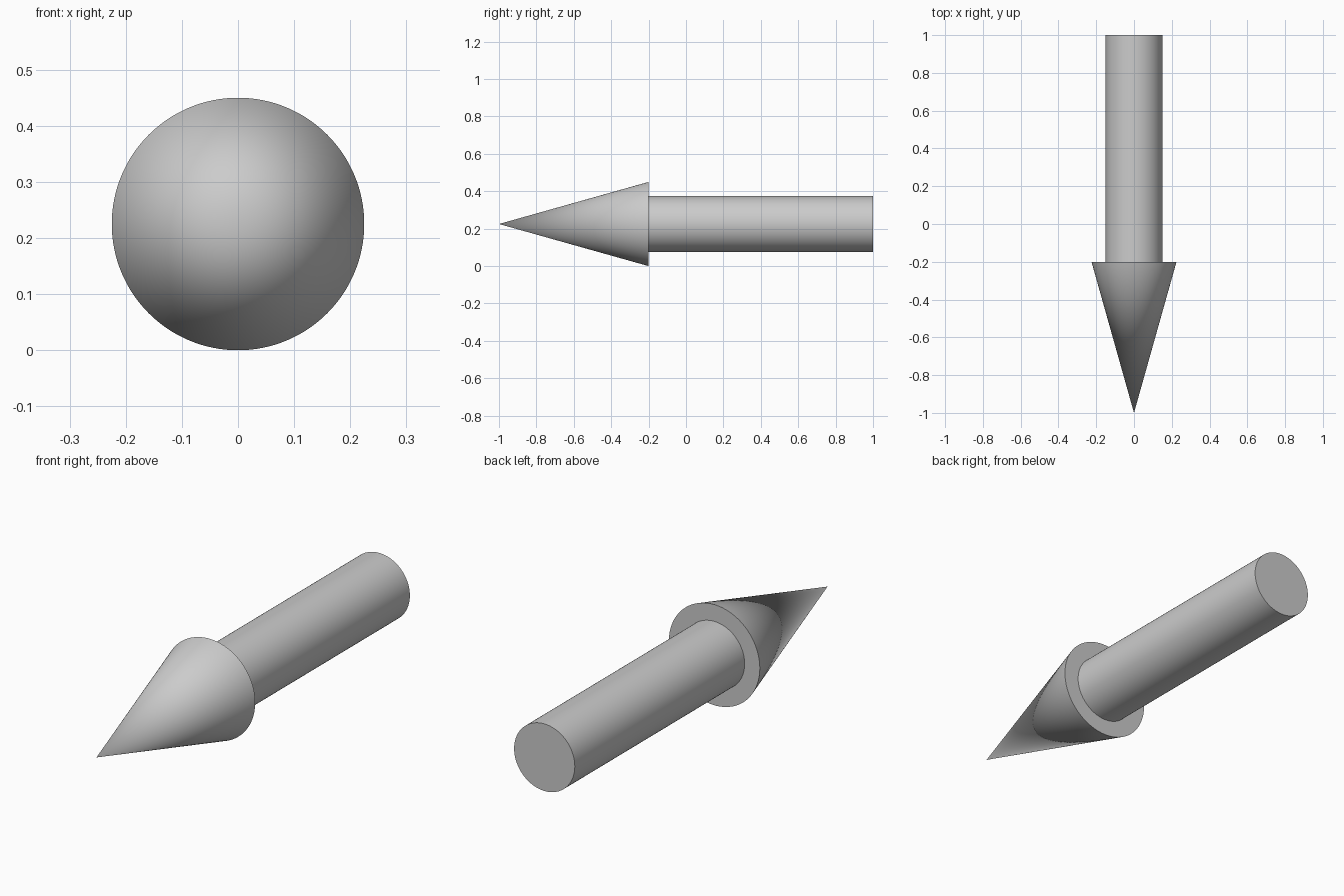
import bpy
import math

if "Cube" in bpy.data.objects:
    bpy.data.objects.remove(bpy.data.objects["Cube"])

AXIS_Z = 0.225   # height of the arrow's centre line
SIDES = 128


def tapered_part(name, r_back, r_front, y_back, y_front):
    """Round part along the y axis, from y_back to y_front (towards the front)."""
    bpy.ops.mesh.primitive_cone_add(
        vertices=SIDES, radius1=r_back, radius2=r_front,
        depth=y_back - y_front,
        location=(0, (y_back + y_front) / 2, AXIS_Z),
        rotation=(math.pi / 2, 0, 0))
    part = bpy.context.object
    part.name = name
    bpy.ops.object.transform_apply(location=False, rotation=True, scale=False)
    bpy.ops.object.shade_smooth_by_angle(angle=math.radians(40))
    return part


# Pointed head facing the front
tapered_part("arrow_head", 0.225, 0.0, -0.2, -1.0)

# Straight round shaft behind the head
tapered_part("arrow_shaft", 0.15, 0.15, 1.0, -0.2)
